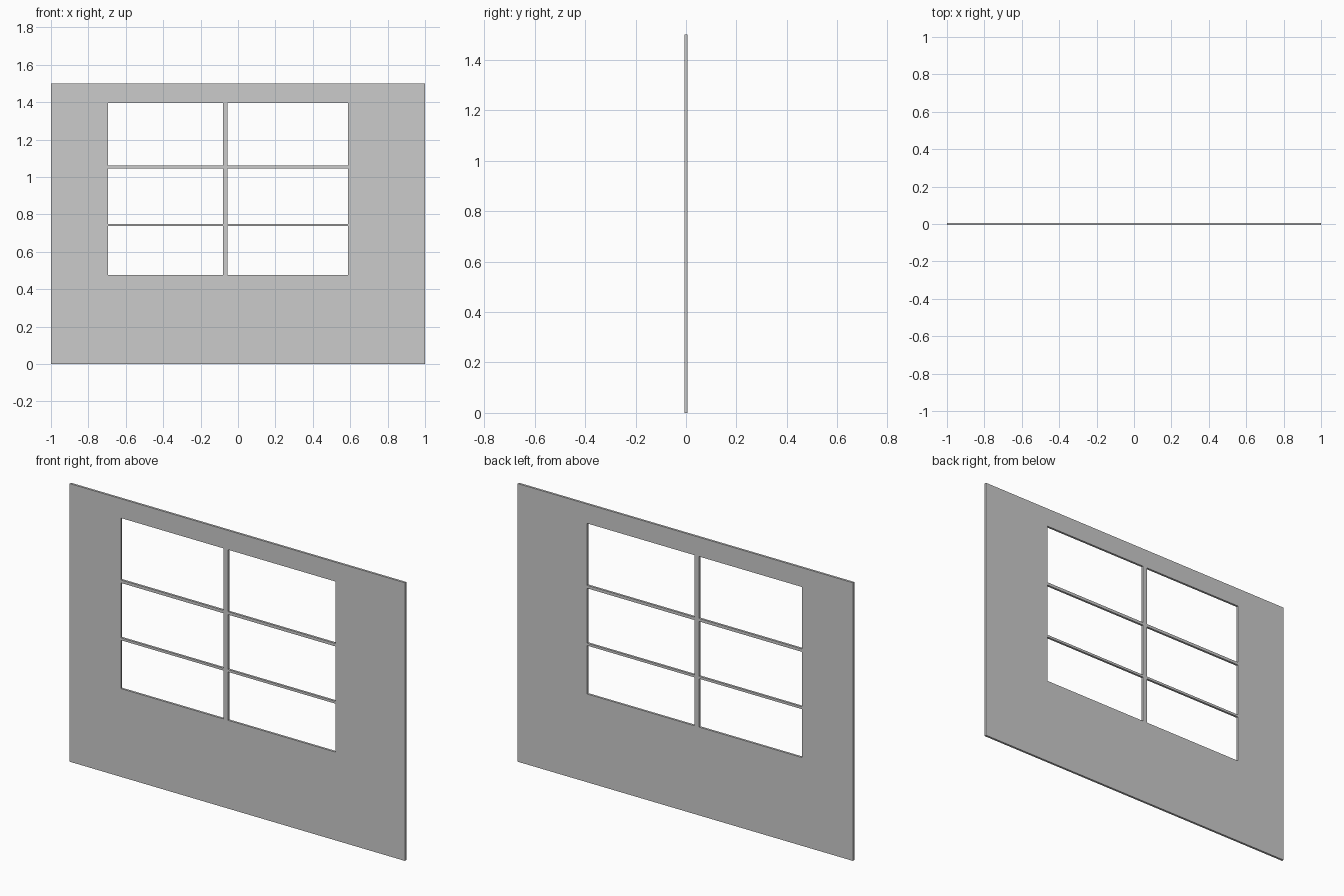
import bpy, bmesh

if "Cube" in bpy.data.objects:
    bpy.data.objects.remove(bpy.data.objects["Cube"])

THICK = 0.012
# Grid lines: wall edges, window opening and glazing bar edges
XS = [-1.0, -0.695, -0.081, -0.056, 0.587, 1.0]
ZS = [0.0, 0.476, 0.737, 0.75, 1.046, 1.062, 1.396, 1.5]
PANE_COLS = (1, 3)
PANE_ROWS = (1, 3, 5)

# Wall sheet with six open panes
bm = bmesh.new()
grid = [[bm.verts.new((x, -THICK / 2, z)) for z in ZS] for x in XS]
for i in range(len(XS) - 1):
    for j in range(len(ZS) - 1):
        if i in PANE_COLS and j in PANE_ROWS:
            continue
        bm.faces.new((grid[i][j], grid[i + 1][j],
                      grid[i + 1][j + 1], grid[i][j + 1]))

# Give the sheet its thickness
sheet = bm.faces[:]
res = bmesh.ops.extrude_face_region(bm, geom=sheet, use_keep_orig=True)
back = [v for v in res["geom"] if isinstance(v, bmesh.types.BMVert)]
bmesh.ops.translate(bm, verts=back, vec=(0, THICK, 0))
bmesh.ops.recalc_face_normals(bm, faces=bm.faces[:])

mesh = bpy.data.meshes.new("window_wall")
bm.to_mesh(mesh)
bm.free()
wall = bpy.data.objects.new("window_wall", mesh)
bpy.context.collection.objects.link(wall)
